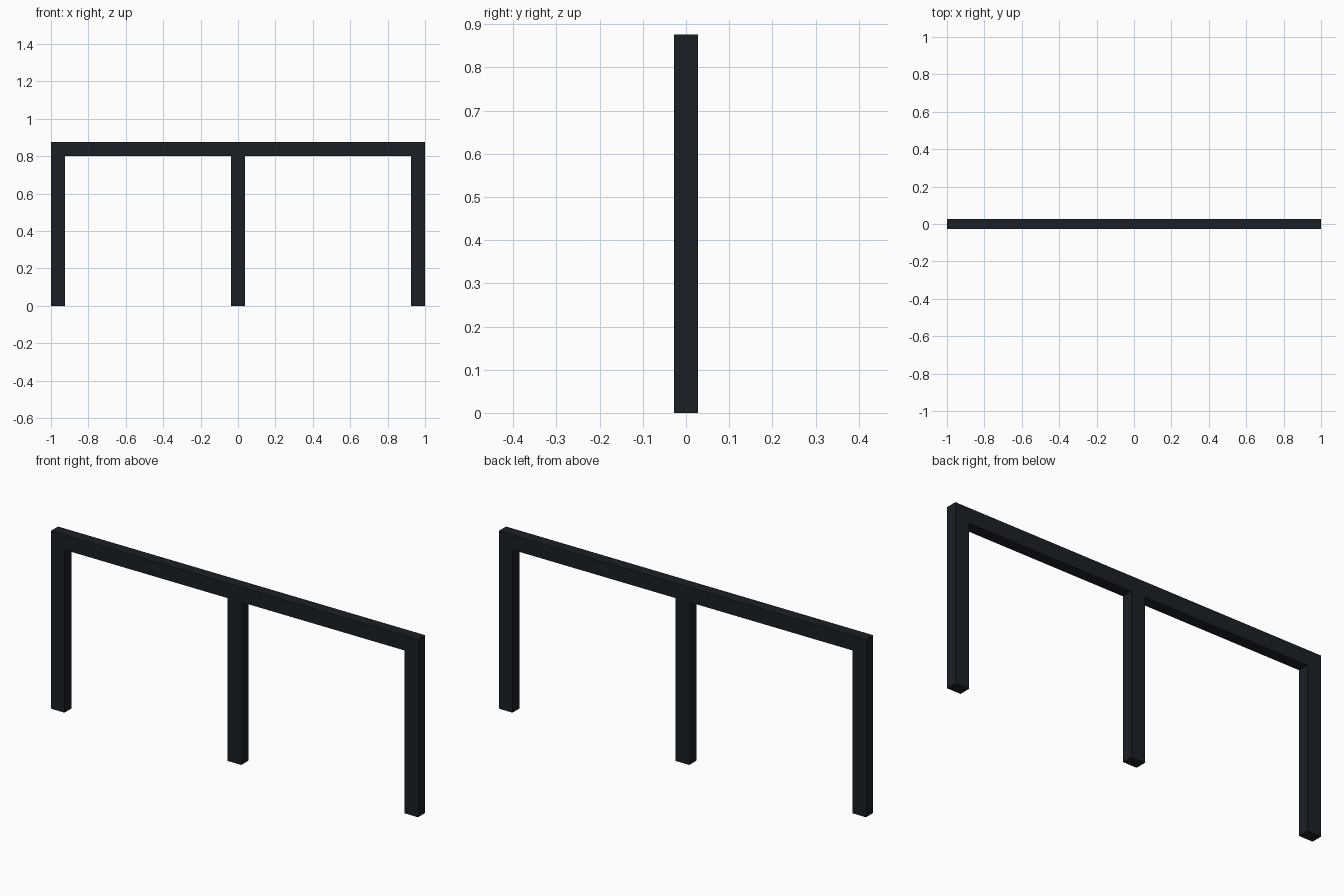
import bpy

if "Cube" in bpy.data.objects:
    bpy.data.objects.remove(bpy.data.objects["Cube"])

HEIGHT, LENGTH, BAR, DEPTH = 0.876, 2.0, 0.074, 0.055

dark = bpy.data.materials.new("dark_metal")
dark.diffuse_color = (0.011, 0.014, 0.018, 1)
dark.use_nodes = True
dark.node_tree.nodes["Principled BSDF"].inputs["Base Color"].default_value = dark.diffuse_color


def box(name, center, size):
    bpy.ops.mesh.primitive_cube_add(size=1, location=center)
    obj = bpy.context.object
    obj.name = name
    obj.scale = size
    bpy.ops.object.transform_apply(location=False, rotation=False, scale=True)
    obj.data.materials.append(dark)
    return obj


# Top rail across the full length
box("top_rail", (0, 0, HEIGHT - BAR / 2), (LENGTH, DEPTH, BAR))

# Three posts reaching up to the underside of the rail
post_height = HEIGHT - BAR
end_x = (LENGTH - BAR) / 2
for name, x in (("left_post", -end_x), ("middle_post", 0), ("right_post", end_x)):
    box(name, (x, 0, post_height / 2), (BAR, DEPTH, post_height))
